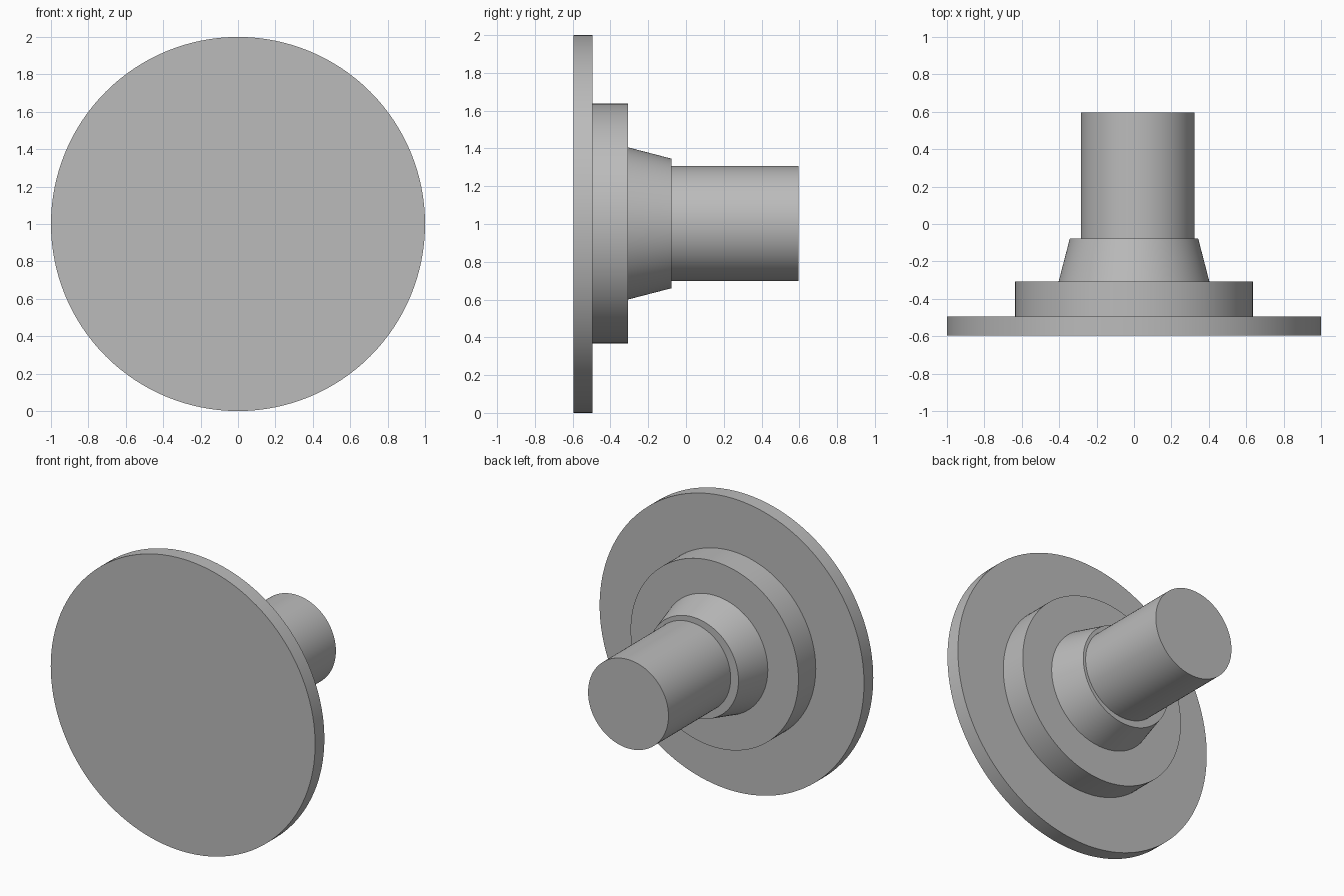
import bpy
import math

# Remove the default cube
cube = bpy.data.objects.get("Cube")
if cube:
    bpy.data.objects.remove(cube, do_unlink=True)

# Single plain grey
grey = bpy.data.materials.new("plain_grey")
grey.use_nodes = True
colour = (0.5, 0.5, 0.5, 1)
grey.diffuse_color = colour
grey.node_tree.nodes["Principled BSDF"].inputs["Base Color"].default_value = colour


def turned_part(name, y_front, y_back, r_front, r_back, x=0.0, z=1.0):
    """Cylinder or cone lying along y, from y_front to y_back."""
    bpy.ops.mesh.primitive_cone_add(
        vertices=128, radius1=r_front, radius2=r_back, depth=y_back - y_front,
        location=(x, (y_front + y_back) / 2, z), rotation=(-math.pi / 2, 0, 0))
    part = bpy.context.object
    part.name = name
    part.data.materials.append(grey)
    bpy.ops.object.shade_smooth_by_angle(angle=math.radians(30))
    return part


# Wide front disc, stepped flange, tapered collar
turned_part("front_disc", -0.595, -0.495, 1.0, 1.0)
turned_part("flange", -0.495, -0.308, 0.635, 0.635, z=1.003)
turned_part("tapered_collar", -0.308, -0.077, 0.403, 0.343, z=1.003)

# Shaft, set slightly off centre
turned_part("shaft", -0.077, 0.595, 0.304, 0.304, x=0.02, z=1.003)
